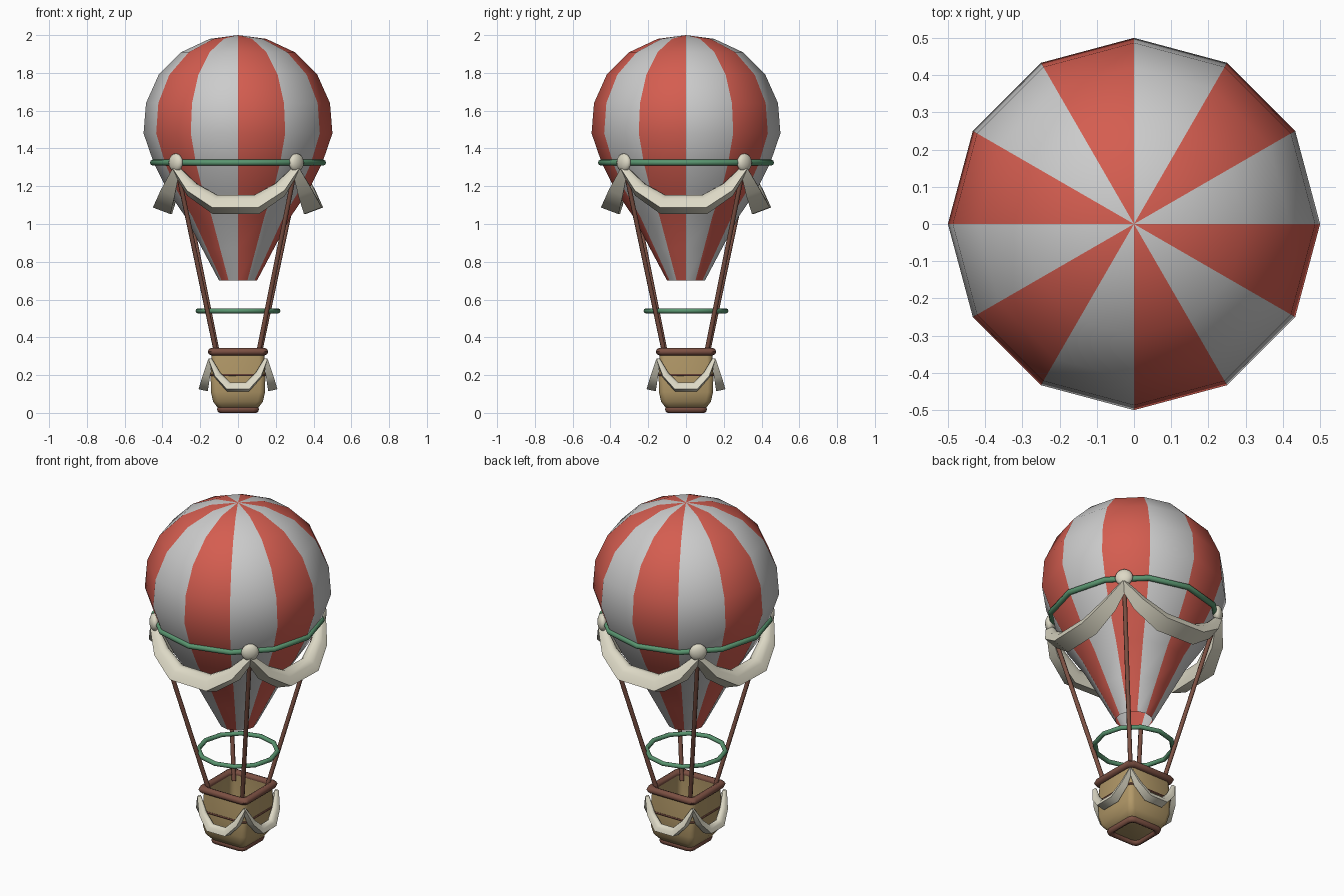
import bpy, bmesh
from math import sin, cos, pi, radians
from mathutils import Vector, Matrix

if "Cube" in bpy.data.objects:
    bpy.data.objects.remove(bpy.data.objects["Cube"])


def material(name, rgb):
    m = bpy.data.materials.new(name)
    m.diffuse_color = (*rgb, 1)
    m.use_nodes = True
    m.node_tree.nodes["Principled BSDF"].inputs["Base Color"].default_value = m.diffuse_color
    return m


GREY = material("pale_grey", (0.55, 0.55, 0.55))
RED = material("red", (0.66, 0.11, 0.08))
GREEN = material("green", (0.10, 0.30, 0.16))
BROWN = material("brown", (0.20, 0.08, 0.055))
TAN = material("tan", (0.45, 0.32, 0.14))
CREAM = material("cream", (0.72, 0.69, 0.56))


def finish(bm, name, mats, angle=50):
    bmesh.ops.remove_doubles(bm, verts=bm.verts, dist=1e-5)
    bmesh.ops.recalc_face_normals(bm, faces=bm.faces)
    me = bpy.data.meshes.new(name)
    bm.to_mesh(me)
    bm.free()
    ob = bpy.data.objects.new(name, me)
    bpy.context.collection.objects.link(ob)
    for m in mats:
        me.materials.append(m)
    bpy.ops.object.select_all(action='DESELECT')
    ob.select_set(True)
    bpy.context.view_layer.objects.active = ob
    bpy.ops.object.shade_smooth_by_angle(angle=radians(angle))
    return ob


def skin(bm, rings, wrap=False, cap_start=False, cap_end=False, mat=lambda j: 0):
    """Join a list of equal point loops with quads."""
    vs = [[bm.verts.new(p) for p in r] for r in rings]
    n = len(vs[0])
    for i in range(len(vs) - (0 if wrap else 1)):
        a, b = vs[i], vs[(i + 1) % len(vs)]
        for j in range(n):
            k = (j + 1) % n
            bm.faces.new((a[j], a[k], b[k], b[j])).material_index = mat(j)
    if cap_start:
        bm.faces.new(vs[0][::-1])
    if cap_end:
        bm.faces.new(vs[-1])


def polygon(r, z, n=12):
    return [Vector((r * cos(2 * pi * i / n), r * sin(2 * pi * i / n), z)) for i in range(n)]


def rounded_square(h, z):
    c = 0.028
    pts = []
    for k in range(4):
        q = k * pi / 2
        cx, cy = [(1, 1), (-1, 1), (-1, -1), (1, -1)][k]
        for t in (0, pi / 4, pi / 2):
            pts.append(Vector((cx * (h - c) + c * cos(q + t), cy * (h - c) + c * sin(q + t), z)))
    return pts


def hoop(name, outline, size, z, r, mat, rz=None, sides=8):
    bm = bmesh.new()
    rz = rz or r
    skin(bm, [outline(size + r * cos(2 * pi * i / sides), z + rz * sin(2 * pi * i / sides))
              for i in range(sides)], wrap=True)
    return finish(bm, name, [mat])


# striped envelope, open at the mouth
bm = bmesh.new()
profile = [(0.1, 0.7), (0.19, 0.87), (0.28, 1.04), (0.375, 1.18), (0.445, 1.32), (0.5, 1.48),
           (0.487, 1.64), (0.42, 1.79), (0.30, 1.91), (0.15, 1.98), (0.0, 2.0)]
skin(bm, [polygon(r, z) for r, z in profile[:-1]], mat=lambda j: j % 2)
bm.verts.ensure_lookup_table()
last = [v for v in bm.verts if abs(v.co.z - 1.98) < 1e-4]
top = bm.verts.new((0, 0, 2))
for j in range(12):
    bm.faces.new((last[j], last[(j + 1) % 12], top)).material_index = j % 2
finish(bm, "envelope", [GREY, RED], 60)

# green hoops
hoop("envelope_hoop", polygon, 0.45, 1.325, 0.016, GREEN)
hoop("lower_hoop", polygon, 0.212, 0.54, 0.013, GREEN)

# basket body, hollow
bm = bmesh.new()
skin(bm, [rounded_square(h, z) for h, z in
          [(0.09, 0.02), (0.11, 0.03), (0.132, 0.06), (0.143, 0.11), (0.145, 0.2), (0.138, 0.32),
           (0.122, 0.32), (0.125, 0.2), (0.115, 0.06)]], cap_start=True, cap_end=True)
finish(bm, "basket", [TAN])

# basket trims
hoop("basket_rim", rounded_square, 0.14, 0.324, 0.02, BROWN)
hoop("basket_band", rounded_square, 0.144, 0.2, 0.006, BROWN, sides=6)
hoop("basket_foot", rounded_square, 0.097, 0.02, 0.014, BROWN, 0.02)


def swag(name, path, half, z_top, dist, lean, drop, size, turn):
    """Draped cloth hanging between two corners, leaning outwards."""
    pts = [Vector((x * half, -dist - lean * d, z_top - drop * d)) for x, d, s in path]
    scale = [s * size for x, d, s in path]
    n = Vector((0, -drop, lean)).normalized()
    section = [(-1, -0.9), (1, -0.9), (0.9, 0.1), (0.5, 0.75), (0, 0.95), (-0.5, 0.75), (-0.9, 0.1)]
    rings = []
    for i, p in enumerate(pts):
        t = Vector()
        if i:
            t += (p - pts[i - 1]).normalized()
        if i < len(pts) - 1:
            t += (pts[i + 1] - p).normalized()
        b = n.cross(t.normalized())
        rings.append([p + (n * u + b * v) * scale[i] for u, v in section])
    bm = bmesh.new()
    skin(bm, rings, cap_start=True, cap_end=True)
    bm.transform(Matrix.Rotation(turn, 4, 'Z'))
    finish(bm, name, [CREAM], 60)


half_path = [(-1, 0, 0.4), (-0.73, 0.58, 0.8), (-0.34, 1, 1)]
path = half_path + [(-x, d, s) for x, d, s in half_path[::-1]]
twist = radians(-1.8)

for k in range(4):
    turn = k * pi / 2
    # swags on the envelope hoop and on the basket
    swag(f"envelope_swag_{k + 1}", path, 0.32, 1.295, 0.315, 0.07, 0.185, 0.05, turn + twist)
    swag(f"basket_swag_{k + 1}", path, 0.148, 0.285, 0.147, 0.033, 0.145, 0.025, turn)

    # knob on the hoop
    a = turn + pi / 4 + twist
    bm = bmesh.new()
    bmesh.ops.create_uvsphere(bm, u_segments=16, v_segments=10, radius=0.048)
    bm.transform(Matrix.Translation((0.452 * cos(a), 0.452 * sin(a), 1.325))
                 @ Matrix.Rotation(a, 4, 'Z') @ Matrix.Diagonal((0.55, 1, 1, 1)))
    finish(bm, f"knob_{k + 1}", [CREAM])

    # rope from knob to basket
    p = Vector((0.447 * cos(a), 0.447 * sin(a), 1.31))
    q = Vector((0.15 * cos(a), 0.15 * sin(a), 0.29))
    d = p - q
    bm = bmesh.new()
    bmesh.ops.create_cone(bm, cap_ends=True, segments=8, radius1=0.012, radius2=0.012, depth=d.length)
    bm.transform(Matrix.Translation((p + q) / 2) @ d.to_track_quat('Z', 'Y').to_matrix().to_4x4())
    finish(bm, f"rope_{k + 1}", [BROWN])
